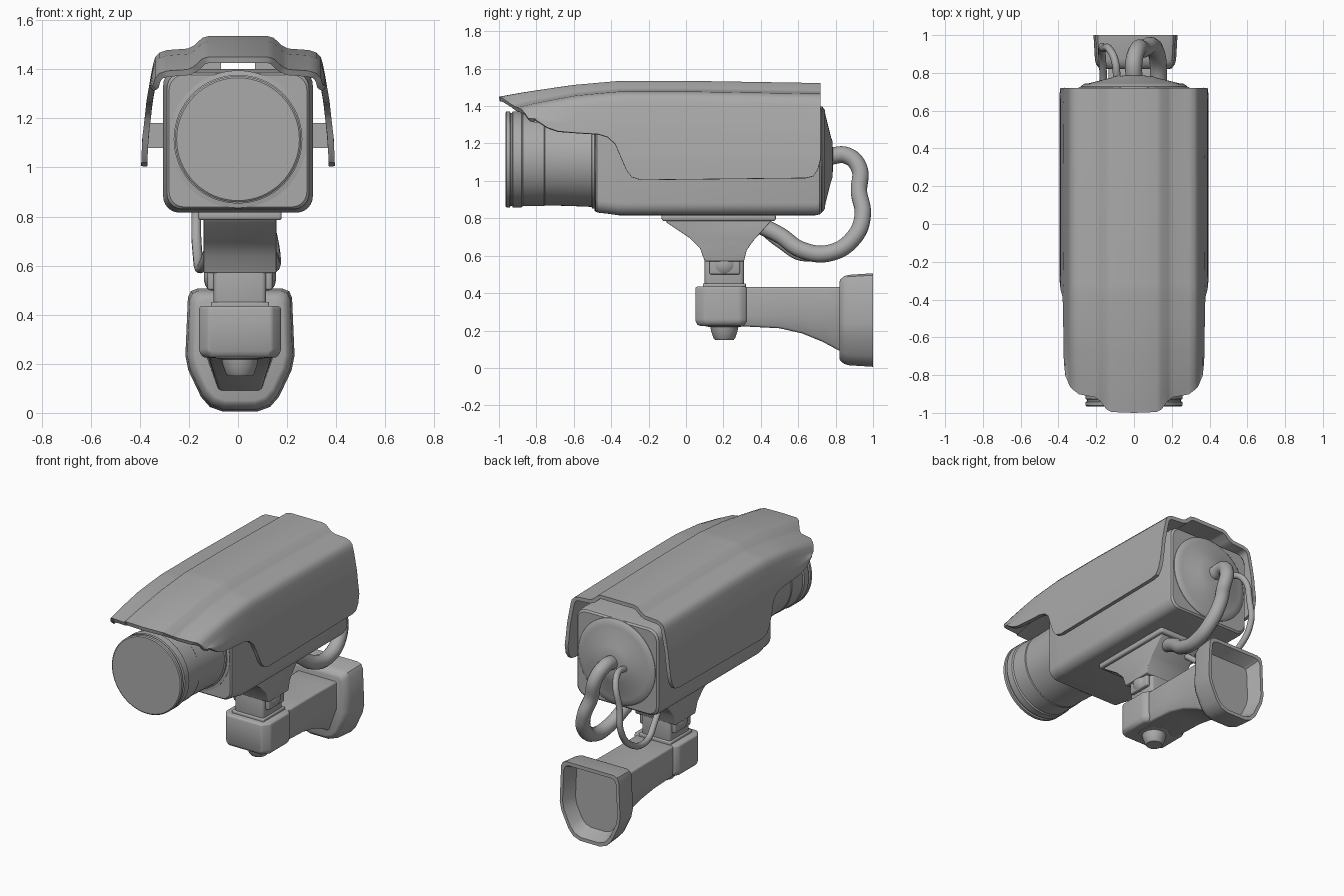
import bpy, bmesh, math
from mathutils import Vector

if "Cube" in bpy.data.objects:
    bpy.data.objects.remove(bpy.data.objects["Cube"], do_unlink=True)

grey = bpy.data.materials.new("plain grey")
grey.use_nodes = True
COL = (0.4, 0.4, 0.4, 1)
grey.diffuse_color = COL
grey.node_tree.nodes["Principled BSDF"].inputs["Base Color"].default_value = COL
CX = 0.008      # centre line of the mount
AXIS = 1.115    # height of the barrel axis


def finish(name, verts, faces, bevel=0, segs=3, angle=35, closed=True, thick=0):
    bm = bmesh.new()
    vs = [bm.verts.new(v) for v in verts]
    for f in faces:
        bm.faces.new([vs[i] for i in f])
    if closed:
        bmesh.ops.recalc_face_normals(bm, faces=bm.faces)
    if bevel:
        edges = [e for e in bm.edges if e.calc_face_angle(0) > math.radians(30)]
        bmesh.ops.bevel(bm, geom=edges, offset=bevel, segments=segs,
                        profile=0.5, affect='EDGES', clamp_overlap=True)
    me = bpy.data.meshes.new(name)
    bm.to_mesh(me)
    bm.free()
    me.materials.append(grey)
    ob = bpy.data.objects.new(name, me)
    bpy.context.collection.objects.link(ob)
    bpy.ops.object.select_all(action='DESELECT')
    ob.select_set(True)
    bpy.context.view_layer.objects.active = ob
    if thick:
        mod = ob.modifiers.new("shell", 'SOLIDIFY')
        mod.thickness = thick
        mod.offset = -1
        bpy.ops.object.modifier_apply(modifier=mod.name)
    bpy.ops.object.shade_smooth_by_angle(angle=math.radians(angle))
    return ob


def loft(name, rings, **kw):
    # Skin equal rings of points and cap both ends
    n = len(rings[0])
    faces = [[j * n + i, j * n + (i + 1) % n, (j + 1) * n + (i + 1) % n, (j + 1) * n + i]
             for j in range(len(rings) - 1) for i in range(n)]
    last = (len(rings) - 1) * n
    faces += [list(range(n)), list(range(last, last + n))]
    return finish(name, [p for r in rings for p in r], faces, **kw)


def box(name, x, y, z, **kw):
    return loft(name, [[(a, y[0], h), (a, y[1], h), (b, y[1], h), (b, y[0], h)]
                       for h in z for a, b in [x]], **kw)


def lathe(name, profile, centre, axis, n=48):
    # Spin (radius, position) pairs around the y, z or x axis
    def point(r, t, a):
        u, v = r * math.cos(a), r * math.sin(a)
        p = {'x': (t, u, v), 'y': (u, t, v), 'z': (u, v, t)}[axis]
        return tuple(Vector(p) + Vector(centre))
    return loft(name, [[point(r, t, 2 * math.pi * i / n) for i in range(n)]
                       for r, t in profile])


def tube(name, points, radius):
    cu = bpy.data.curves.new(name, 'CURVE')
    cu.dimensions = '3D'
    cu.bevel_depth = radius
    cu.bevel_resolution = 4
    cu.use_fill_caps = True
    sp = cu.splines.new('BEZIER')
    sp.bezier_points.add(len(points) - 1)
    for bp, p in zip(sp.bezier_points, points):
        bp.co = p
        bp.handle_left_type = bp.handle_right_type = 'AUTO'
    cu.materials.append(grey)
    bpy.context.collection.objects.link(bpy.data.objects.new(name, cu))


def interp(table, t):
    if t <= table[0][0]:
        return table[0][1]
    for (a, va), (b, vb) in zip(table, table[1:]):
        if t <= b:
            return va + (vb - va) * (t - a) / (b - a)
    return table[-1][1]


# Sun hood: one cross-section swept along y, trimmed along its lower edge
crown = [(0, 1.535), (0.12, 1.535), (0.145, 1.528), (0.18, 1.496), (0.205, 1.484),
         (0.29, 1.478), (0.32, 1.468), (0.338, 1.448), (0.346, 1.42)]
side_x = [(1.0, 0.395), (1.12, 0.39), (1.2, 0.38), (1.27, 0.373), (1.38, 0.354), (1.42, 0.346)]
lift = [(-1, -0.085), (-0.85, -0.058), (-0.6, -0.022), (-0.35, 0), (0, 0), (0.72, -0.012)]
low = [(-1, 1.33), (-0.88, 1.285), (-0.78, 1.265), (-0.47, 1.25), (-0.42, 1.235), (-0.38, 1.2),
       (-0.35, 1.13), (-0.32, 1.06), (-0.29, 1.02), (-0.24, 1.005), (0.64, 1.015),
       (0.68, 1.025), (0.705, 1.06), (0.72, 1.12)]
front_cut = [(0, 0), (0.13, 0.005), (0.16, 0.03), (0.19, 0.08), (0.3, 0.1), (0.34, 0.14), (0.36, 0.19)]
stations = sorted({y for y, _ in low} | {-0.94, -0.7, -0.6, -0.35, 0, 0.35})
rows = []
for y in stations:
    dz = interp(lift, y)
    half = [(x, z + dz) for x, z in crown]
    top = half[-1][1]
    for k in range(1, 11):
        z = top + (interp(low, y) - top) * k / 10
        half.append((interp(side_x, z - dz * max(0, 1 - k / 5)), z))
    fade = max(0, min(1, (-0.55 - y) / 0.45))
    full = [(-x, z) for x, z in half[:0:-1]] + half
    rows.append([(x, y + interp(front_cut, abs(x)) * fade, z) for x, z in full])
w = len(rows[0])
finish("sun_hood", [p for r in rows for p in r],
       [[j * w + i, j * w + i + 1, (j + 1) * w + i + 1, (j + 1) * w + i]
        for j in range(len(rows) - 1) for i in range(w - 1)],
       closed=False, thick=0.025)

# Housing: rounded box with a slightly drawn-in front
def housing_ring(y, s):
    ring = []
    for cx, cz, a0 in ((1, 1, 0), (-1, 1, 90), (-1, -1, 180), (1, -1, 270)):
        for k in range(7):
            a = math.radians(a0 + 15 * k)
            ring.append((s * (cx * 0.24 + 0.065 * math.cos(a)), y,
                         1.108 + s * (cz * 0.225 + 0.067 * math.sin(a))))
    return ring


loft("housing", [housing_ring(y, s) for y, s in
                 ((-0.485, 0.92), (-0.475, 0.95), (-0.42, 0.97), (-0.36, 1), (0.69, 1), (0.715, 0.985), (0.725, 0.95))])

# Lens barrel with grooves, and rear cover
lathe("lens_barrel", [(0.25, -0.965), (0.257, -0.96), (0.257, -0.942), (0.248, -0.938), (0.248, -0.93),
                      (0.257, -0.926), (0.257, -0.88), (0.25, -0.872), (0.25, -0.76), (0.246, -0.755),
                      (0.246, -0.73), (0.25, -0.6), (0.254, -0.505), (0.262, -0.502),
                      (0.262, -0.49), (0.28, -0.487), (0.28, -0.45)], (0, 0, AXIS), 'y', 64)
lathe("rear_cover", [(0.283, 0.7), (0.283, 0.728), (0.265, 0.742), (0.24, 0.745), (0.2, 0.755),
                     (0.12, 0.775), (0.1, 0.782), (0.05, 0.786)], (0, 0, AXIS), 'y', 64)

# Spacers that carry the hood
for s, side in ((1, "left"), (-1, "right")):
    box(side + "_side_spacer", (s * 0.29, s * 0.378), (0.1, 0.3), (1.08, 1.18))
    box(side + "_top_spacer", (s * 0.07, s * 0.18), (0.05, 0.35), (1.38, 1.49))

# Tapered bracket below the housing
box("bracket_plate", (CX - 0.17, CX + 0.17), (-0.13, 0.48), (0.785, 0.825), bevel=0.012)
outline = [(-0.12, 0.8), (-0.1, 0.775), (0.02, 0.695), (0.075, 0.64), (0.1, 0.57),
           (0.31, 0.57), (0.325, 0.63), (0.36, 0.68), (0.46, 0.79), (0.46, 0.8)]
loft("bracket", [[(CX + x, y, z) for y, z in outline] for x in (-0.148, 0.148)], bevel=0.012)
box("neck", (CX - 0.107, CX + 0.107), (0.1, 0.31), (0.42, 0.62), bevel=0.02)
box("neck_collar", (CX - 0.118, CX + 0.118), (0.09, 0.32), (0.425, 0.452), bevel=0.006)
for s, side in ((1, "left"), (-1, "right")):
    box(side + "_cheek", (CX + s * 0.1, CX + s * 0.132), (0.125, 0.29), (0.5, 0.6), bevel=0.01)
    lathe(side + "_pivot_bolt", [(0.057, 0), (0.057, s * 0.115), (0.052, s * 0.13), (0.035, s * 0.142),
                                 (0.012, s * 0.147)], (CX, 0.205, 0.555), 'x', 24)

# Arm head, arm and lower bolt
plan = [(-0.13, 0.05), (0.13, 0.05), (0.167, 0.1), (0.167, 0.29),
        (0.145, 0.325), (-0.145, 0.325), (-0.167, 0.29), (-0.167, 0.1)]
loft("arm_head", [[(CX + x * s, 0.19 + (y - 0.19) * s, z) for x, y in plan]
                  for z, s in ((0.225, 0.9), (0.25, 1), (0.435, 1))], bevel=0.012)
loft("arm", [[(CX - a, y, 0.432), (CX + a, y, 0.432), (CX + a, y, m),
              (CX + b, y, z), (CX - b, y, z), (CX - a, y, m)]
             for y, a, m, b, z in ((0.25, 0.14, 0.28, 0.13, 0.225), (0.5, 0.14, 0.28, 0.125, 0.212),
                                   (0.62, 0.14, 0.27, 0.115, 0.185), (0.73, 0.142, 0.26, 0.1, 0.14),
                                   (0.86, 0.145, 0.25, 0.08, 0.07))], bevel=0.012)
lathe("lower_bolt", [(0.1, 0.26), (0.1, 0.222), (0.075, 0.218), (0.07, 0.195),
                     (0.058, 0.16), (0.05, 0.15)], (CX, 0.205, 0), 'z', 32)

# Wall flange: shield outline with a hollow back
shield = [(-0.17, 0.245), (0.17, 0.245), (0.195, 0.235), (0.207, 0.21), (0.217, -0.02), (0.205, -0.08),
          (0.155, -0.185), (0.12, -0.225), (0.07, -0.243), (-0.07, -0.243), (-0.12, -0.225),
          (-0.155, -0.185), (-0.205, -0.08), (-0.217, -0.02), (-0.207, 0.21), (-0.195, 0.235)]
loft("wall_flange", [[(CX + x * s, y, 0.255 + z * s) for x, z in shield] for y, s in
                     ((0.82, 0.84), (0.825, 0.89), (0.845, 0.96), (0.87, 0.99), (1, 1.025),
                      (1, 0.93), (0.98, 0.9), (0.91, 0.78))])

# Cables from the rear cover down to the bracket
tube("thick_cable", [(0, 0.76, 1.13), (0, 0.86, 1.135), (0.02, 0.925, 1.07), (0.05, 0.925, 0.94),
                     (0.09, 0.945, 0.82), (0.12, 0.9, 0.7), (0.13, 0.77, 0.615),
                     (0.12, 0.62, 0.63), (0.09, 0.5, 0.71), (0.07, 0.4, 0.76)], 0.045)
tube("thin_cable", [(-0.09, 0.76, 1.11), (-0.1, 0.86, 1.12), (-0.13, 0.925, 1.06), (-0.16, 0.93, 0.93),
                    (-0.17, 0.93, 0.78), (-0.165, 0.83, 0.65), (-0.15, 0.63, 0.59),
                    (-0.12, 0.5, 0.66), (-0.09, 0.4, 0.74)], 0.02)
